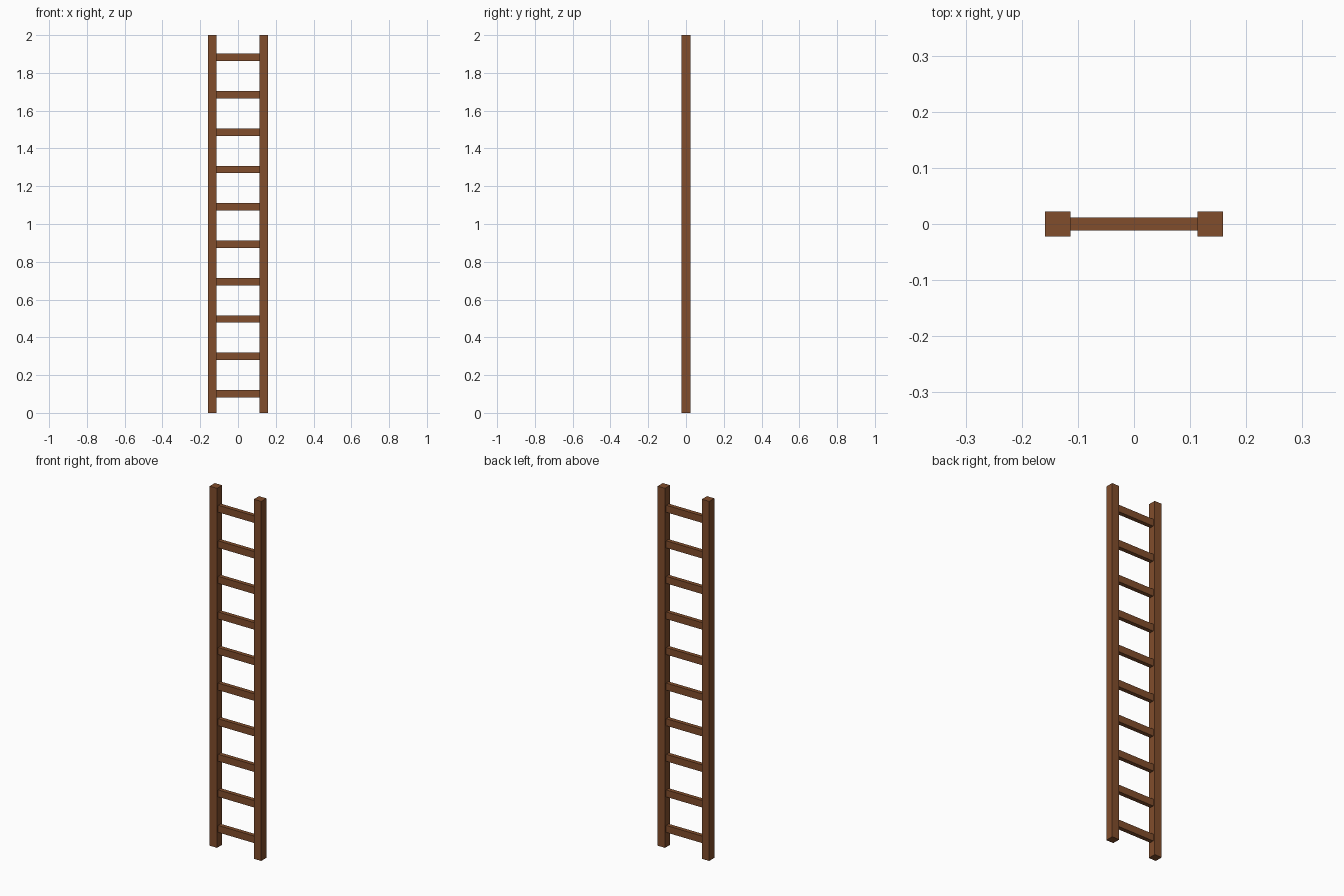
import bpy

if "Cube" in bpy.data.objects:
    bpy.data.objects.remove(bpy.data.objects["Cube"])

wood = bpy.data.materials.new("brown_wood")
wood.diffuse_color = (0.22, 0.075, 0.025, 1)
wood.use_nodes = True
wood.node_tree.nodes["Principled BSDF"].inputs["Base Color"].default_value = wood.diffuse_color


def box(name, size, center):
    bpy.ops.mesh.primitive_cube_add(size=1, location=center)
    obj = bpy.context.object
    obj.name = name
    obj.scale = size
    bpy.ops.object.transform_apply(location=False, rotation=False, scale=True)
    obj.data.materials.append(wood)
    return obj


RAIL = 0.045     # square rail thickness
RAIL_X = 0.136   # rail centre offset
RUNGS = 10

# Side rails
for side, sign in (("left", -1), ("right", 1)):
    box(f"{side}_rail", (RAIL, RAIL, 2.0), (sign * RAIL_X, 0, 1.0))

# Evenly spaced rungs, set slightly into the rails
rung_length = 2 * RAIL_X - RAIL + 0.004
for i in range(RUNGS):
    z = 0.101 + i * (1.882 - 0.101) / (RUNGS - 1)
    box(f"rung_{i + 1}", (rung_length, 0.023, 0.039), (0, 0, z))
